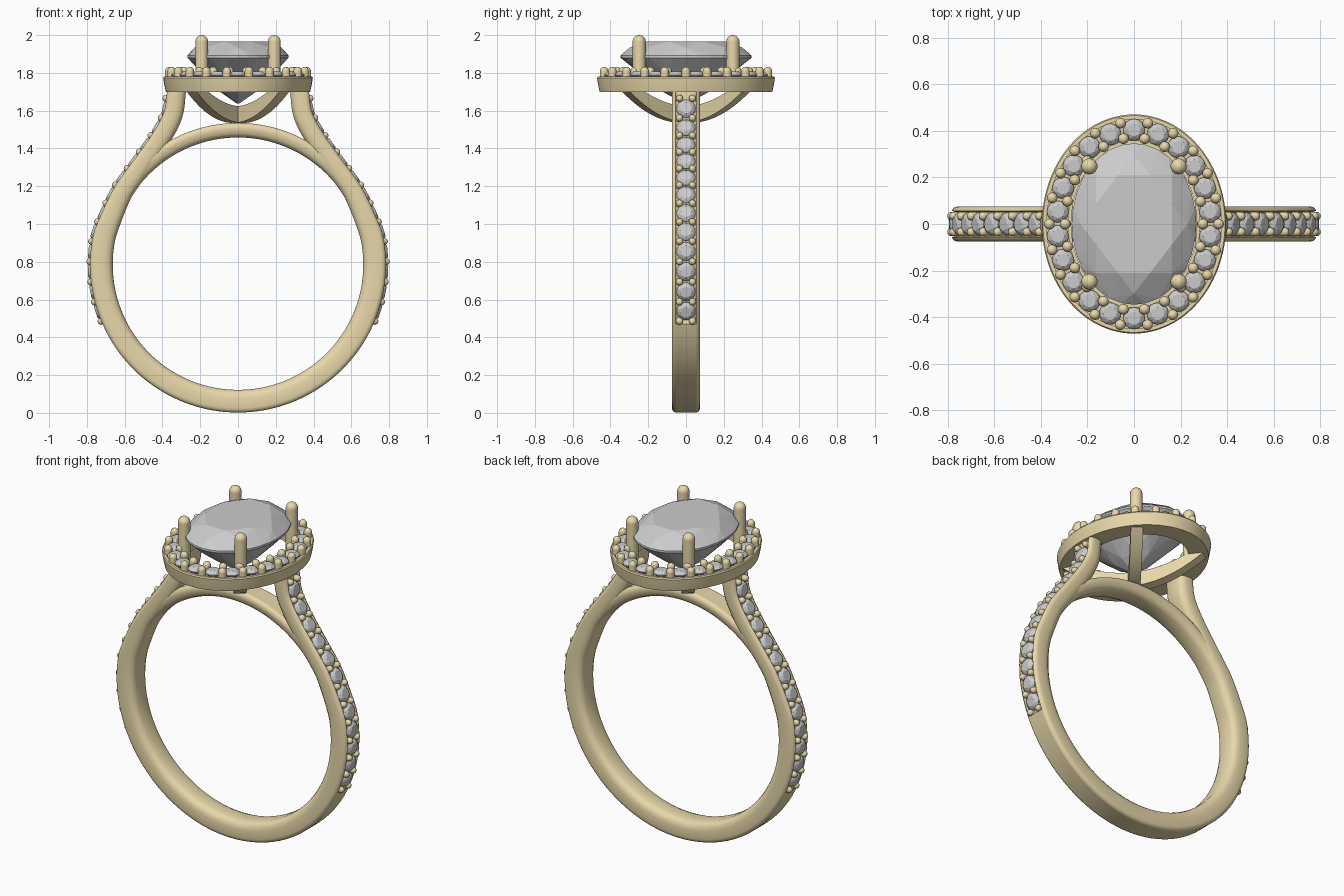
import bpy, bmesh
from math import sin, cos, pi, radians
from mathutils import Vector, Matrix

if "Cube" in bpy.data.objects:
    bpy.data.objects.remove(bpy.data.objects["Cube"])

gold = bpy.data.materials.new("gold")
gold.diffuse_color = (0.80, 0.68, 0.40, 1)
gold.use_nodes = True
gold.node_tree.nodes["Principled BSDF"].inputs["Base Color"].default_value = gold.diffuse_color


def finish(bm, name, metal=True):
    bmesh.ops.recalc_face_normals(bm, faces=bm.faces[:])
    me = bpy.data.meshes.new(name)
    bm.to_mesh(me)
    bm.free()
    ob = bpy.data.objects.new(name, me)
    bpy.context.collection.objects.link(ob)
    if metal:
        me.materials.append(gold)
        bpy.ops.object.select_all(action='DESELECT')
        ob.select_set(True)
        bpy.context.view_layer.objects.active = ob
        bpy.ops.object.shade_smooth_by_angle(angle=radians(35))
    return ob


def loft(bm, rings, closed=False):
    vs = [[bm.verts.new(p) for p in r] for r in rings]
    n, k = len(vs), len(vs[0])
    for i in range(n if closed else n - 1):
        a, b = vs[i], vs[(i + 1) % n]
        for j in range(k):
            bm.faces.new((a[j], a[(j + 1) % k], b[(j + 1) % k], b[j]))
    if not closed:
        bm.faces.new(vs[0])
        bm.faces.new(vs[-1])


def bead(bm, M, r, peg):
    """Ball on a short peg pointing down local -z."""
    bmesh.ops.create_uvsphere(bm, u_segments=14, v_segments=8, radius=r, matrix=M)
    bmesh.ops.create_cone(bm, cap_ends=True, segments=14, radius1=r, radius2=r, depth=peg,
                          matrix=M @ Matrix.Translation((0, 0, -peg / 2)))


def gem(bm, M, rx, ry, levels):
    """Faceted stone: hull of (scale, z, count, half-step offset) rings."""
    vs = []
    for s, z, n, off in levels:
        for i in range(n):
            a = 2 * pi * (i + off) / n
            vs.append(bm.verts.new(M @ Vector((rx * s * cos(a), ry * s * sin(a), z))))
    bmesh.ops.convex_hull(bm, input=vs)


SMALL = [(0.6, 0.018, 8, 0), (0.86, 0.009, 8, 0.5), (1, 0, 16, 0), (1, -0.004, 16, 0), (0.05, -0.045, 4, 0)]


# --- shank outer path (x, z): round at the bottom, sweeping up to the head
R, CZ = 0.783, 0.785
ctrl = [(R * cos(radians(a)), CZ + R * sin(radians(a))) for a in range(-90, 11, 10)]
ctrl += [(0.738, 1.02), (0.657, 1.19), (0.558, 1.33), (0.458, 1.47), (0.393, 1.59), (0.375, 1.71)]
ctrl = [Vector(p) for p in ctrl]
ext = [Vector((-ctrl[1].x, ctrl[1].y))] + ctrl + [ctrl[-1] * 2 - ctrl[-2]]
half = []
for i in range(1, len(ext) - 2):
    p0, p1, p2, p3 = ext[i - 1:i + 3]
    for s in range(8):
        t = s / 8
        half.append(0.5 * (2 * p1 + (p2 - p0) * t + (2 * p0 - 5 * p1 + 4 * p2 - p3) * t * t
                           + (3 * p1 - p0 - 3 * p2 + p3) * t ** 3))
half.append(ctrl[-1])
path = [Vector((-p.x, p.y)) for p in reversed(half[1:])] + half


def normal(pts, i):
    t = (pts[min(i + 1, len(pts) - 1)] - pts[max(i - 1, 0)]).normalized()
    return Vector((t.y, -t.x))


def band_rings(pts, height, groove, width=1.0):
    rings = []
    for i, p in enumerate(pts):
        n, h, d = normal(pts, i), height(p), groove(p)
        side = [(0.052, -d), (0.056, 0), (0.065, -0.004), (0.072, -0.012), (0.075, -0.024),
                (0.075, -h + 0.045), (0.070, -h + 0.022), (0.058, -h + 0.008), (0.040, -h)]
        prof = side + [(-y, m) for y, m in reversed(side)]
        rings.append([(p.x + n.x * m, y * width, p.y + n.y * m) for y, m in prof])
    return rings


def shank_height(p):
    if p.y < 0.95:
        return 0.12
    return 0.12 - 0.015 * min(1, (p.y - 0.95) / 0.24) - 0.005 * max(0, (p.y - 1.19) / 0.52)


bm = bmesh.new()
loft(bm, band_rings(path, shank_height, lambda p: 0.014 if p.y > 0.475 else 0.0))
finish(bm, "shank")

# --- bridge closing the finger hole under the head
arc = [Vector((0.742 * cos(radians(a)), CZ + 0.008 + 0.742 * sin(radians(a)))) for a in range(36, 145, 2)]
bm = bmesh.new()
loft(bm, band_rings(arc, lambda p: 0.077, lambda p: 0.0, 0.95))
finish(bm, "bridge")

# --- shank pave: 13 bead pairs with 12 stones between, on both sides
run = [0.0]
for a, b in zip(half, half[1:]):
    run.append(run[-1] + (b - a).length)
s0 = next(s for s, p in zip(run, half) if p.y > 0.475)
s1 = next(s for s, p in zip(run, half) if p.y > 1.655)


def frame(s, lift):
    i = max(j for j in range(len(run) - 1) if run[j] <= s)
    p = half[i].lerp(half[i + 1], (s - run[i]) / (run[i + 1] - run[i]))
    n = normal(half, i).lerp(normal(half, i + 1), (s - run[i]) / (run[i + 1] - run[i])).normalized()
    rot = Vector((n.x, 0, n.y)).to_track_quat('Z', 'Y').to_matrix().to_4x4()
    return Matrix.Translation((p.x + n.x * lift, 0, p.y + n.y * lift)) @ rot


beads, stones = bmesh.new(), bmesh.new()
step = (s1 - s0) / 12
for turn in (Matrix.Identity(4), Matrix.Rotation(pi, 4, 'Z')):
    for k in range(13):
        for y in (-0.034, 0.034):
            bead(beads, turn @ Matrix.Translation((0, y, 0)) @ frame(s0 + k * step, 0.001), 0.019, 0.025)
        if k < 12:
            gem(stones, turn @ frame(s0 + (k + 0.5) * step, -0.006), 0.05, 0.05, SMALL)
finish(beads, "shank_beads")
finish(stones, "shank_stones", False)

# --- oval halo with a channel on top
A, B = 0.33, 0.405
prof = [(-0.060, 1.70), (0.052, 1.70), (0.060, 1.735), (0.066, 1.774), (0.061, 1.781), (0.045, 1.781),
        (0.045, 1.768), (-0.045, 1.768), (-0.045, 1.781), (-0.060, 1.781)]
bm = bmesh.new()
loft(bm, [[((A + t) * cos(a), (B + t) * sin(a), z) for t, z in prof]
          for a in [2 * pi * i / 96 for i in range(96)]], True)
finish(bm, "halo")

# --- halo stones and bead pairs, evenly spaced round the oval
N = 22
fine = [Vector((A * sin(2 * pi * i / 2200), B * cos(2 * pi * i / 2200), 0)) for i in range(2201)]
dist = [0.0]
for a, b in zip(fine, fine[1:]):
    dist.append(dist[-1] + (b - a).length)
beads, stones = bmesh.new(), bmesh.new()
for k in range(2 * N):
    target = dist[-1] * k / (2 * N)
    p = fine[next(i for i, d in enumerate(dist) if d >= target - 1e-6)]
    if k % 2 == 0:
        gem(stones, Matrix.Translation((p.x, p.y, 1.79)), 0.047, 0.047, SMALL)
    else:
        out = Vector((p.x / A ** 2, p.y / B ** 2, 0)).normalized()
        for t in (-0.034, 0.034):
            q = p + out * t
            bead(beads, Matrix.Translation((q.x, q.y, 1.809)), 0.023, 0.042)
finish(beads, "halo_beads")
finish(stones, "halo_stones", False)

# --- prongs and the two crossing basket straps beneath them
bm = bmesh.new()
for x in (-0.192, 0.192):
    for y in (-0.248, 0.248):
        bead(bm, Matrix.Translation((x, y, 1.965)), 0.035, 0.285)
finish(bm, "prongs")

bm = bmesh.new()
for sx in (-1, 1):
    d = Vector((0.61 * sx, 0.792, 0))
    w = Vector((-d.y, d.x, 0)) * 0.034
    rings = []
    for i in range(25):
        u = -0.40 + 0.80 * i / 24
        lo, hi = 1.535 + 0.165 * (u / 0.4) ** 2, 1.622 + 0.078 * (u / 0.3) ** 2
        rings.append([d * u + w * s + Vector((0, 0, z)) for s, z in ((-1, lo), (1, lo), (1, hi), (-1, hi))])
    loft(bm, rings)
finish(bm, "basket_straps")

# --- large oval centre stone
bm = bmesh.new()
gem(bm, Matrix.Identity(4), 0.268, 0.347,
    [(0.66, 1.966, 8, 0.5), (0.86, 1.934, 8, 0), (1, 1.892, 32, 0), (1, 1.880, 32, 0),
     (0.68, 1.785, 8, 0.5), (0.34, 1.697, 8, 0), (0.02, 1.637, 4, 0)])
finish(bm, "centre_stone", False)
